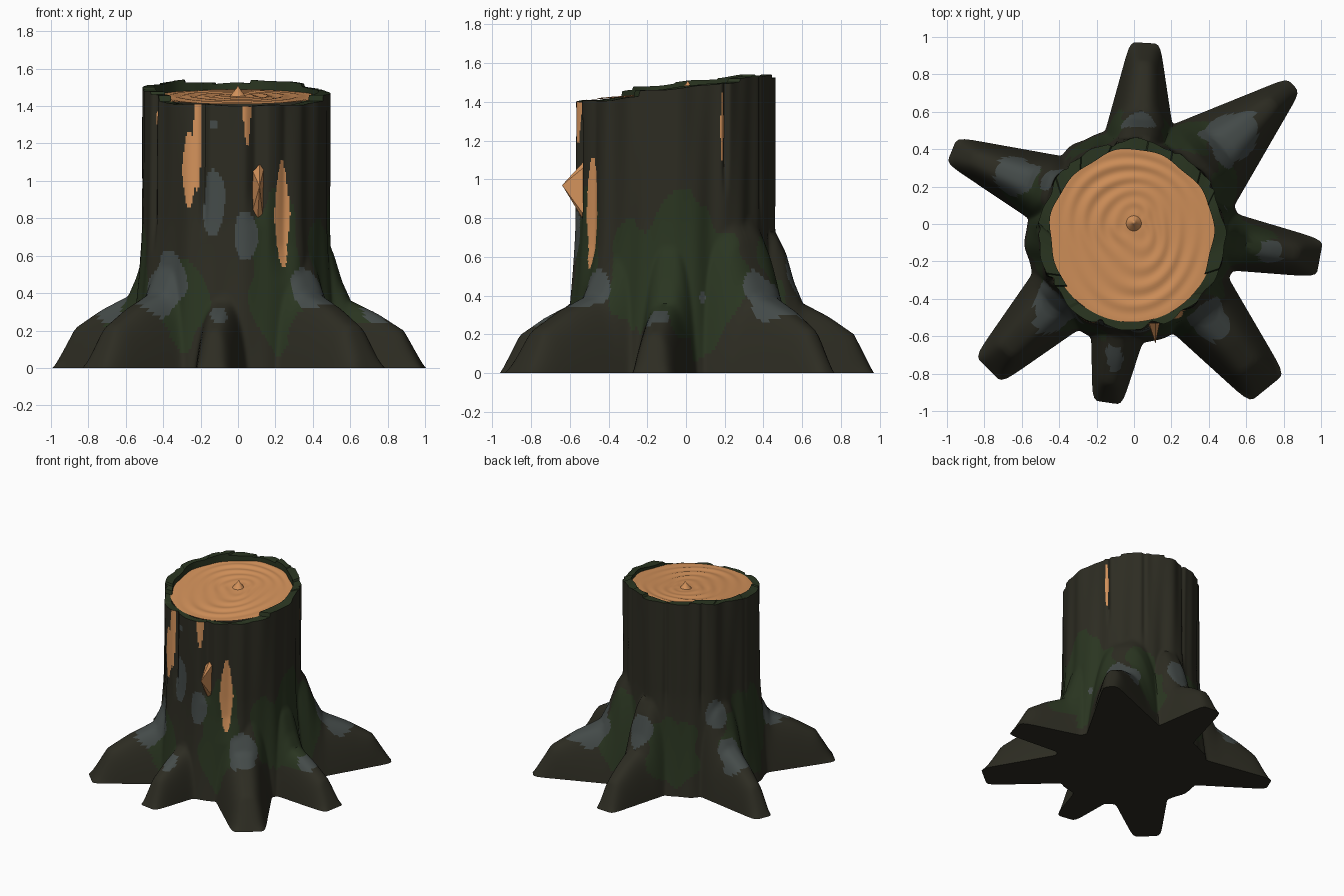
import bpy, bmesh, math
from math import sin, cos, radians, degrees, atan2, sqrt

if "Cube" in bpy.data.objects:
    bpy.data.objects.remove(bpy.data.objects["Cube"])

def mat(name, c):
    m = bpy.data.materials.new(name)
    m.diffuse_color = (*c, 1)
    m.use_nodes = True
    m.node_tree.nodes["Principled BSDF"].inputs["Base Color"].default_value = m.diffuse_color
    return m

BARK = mat("dark bark", (0.026, 0.025, 0.016))
MOSS = mat("moss", (0.023, 0.036, 0.015))
LICHEN = mat("grey lichen", (0.058, 0.070, 0.067))
WOOD = mat("fresh wood", (0.66, 0.29, 0.105))

CX, CY = -0.012, -0.06          # trunk axis
N = 420                         # divisions around

# roots: direction, length, half width at base and tip, height factor
ROOTS = [(86.5, .97, .17, .08, 1.0), (41, 1.13, .25, .05, 1.12), (-10.5, 1.01, .15, .10, 1.0),
         (-51, 1.13, .21, .12, 1.12), (-98.5, .965, .15, .08, .98), (225, 1.10, .20, .10, 1.12),
         (158, 1.05, .18, .075, 1.08)]
RIDGE = [(-.5, .8), (-.2, .72), (-.08, .62), (.02, .47), (.13, .36), (.45, .29), (.76, .2), (1, 0)]
# exposed wood: angle, half width (degrees), z centre, half height
PEELS = [(-64, 5.4, .82, .29), (-117, 4.6, 1.06, .2), (-112.5, 2.2, 1.25, .32), (-85, 2.6, 1.39, .2),
         (24, 1.5, 1.27, .19), (-145, 1.6, 1.33, .07)]
# bark grooves: angle, depth, half width, lowest z
GROOVES = [(-109, .03, 2.5, .7), (-80, .035, 6, .75), (26, .03, 2, .9), (-146, .03, 2.5, .6),
           (-62, .035, 11, .45), (60, .015, 3, .7), (105, .02, 3, .6), (140, .02, 3, .6), (183, .02, 3, .6)]
# rim height above the cut: from angle, lift
RIM = [(-180, .045), (-150, .03), (-142, .0), (-128, -.004), (-84, -.008), (-45, -.006), (-28, .025),
       (22, .03), (38, .045), (62, .05), (80, .03), (106, .04), (128, .055), (150, .05)]
# patch ellipsoids: centre, radii
LICHENS = [(-.13, -.57, .88, .06, .2, .16), (.04, -.57, .70, .06, .2, .14), (-.42, -.47, .44, .14, .17, .19),
           (.43, -.52, .45, .13, .15, .16), (-.1, -.68, .27, .05, .11, .06), (.53, .48, .42, .17, .17, .2),
           (-.63, .26, .36, .13, .12, .16), (.74, -.15, .30, .08, .07, .08), (.03, .52, .48, .09, .1, .16),
           (-.13, -.57, 1.3, .02, .1, .03), (.62, .1, .38, .15, .05, .09), (-.44, .24, .62, .09, .07, .12)]
MOSSES = [(.56, 0, .52, .25, .32, .4), (.2, -.52, .5, .14, .22, .45), (-.58, -.02, .42, .2, .3, .34),
          (.28, .46, .42, .14, .2, .32), (-.28, -.52, .35, .13, .16, .25), (-.2, .46, .35, .2, .2, .25),
          (.5, -.3, .55, .14, .14, .3)]

def adiff(a, b):
    return (a - b + 180) % 360 - 180

def lerp_table(tab, t):
    for (a, p), (b, q) in zip(tab, tab[1:]):
        if t <= b:
            return p + (q - p) * max(0, (t - a) / (b - a))
    return tab[-1][1]

def cut_z(y):
    return 1.455 + .085 * y

def root_reach(a, z):
    """Furthest distance at angle a where some root is still taller than z."""
    best = 0
    for ang, L, wb, wt, k in ROOTS:
        d = radians(adiff(a, ang))
        if abs(d) > .6:
            continue
        def inside(r):
            u, v = r * cos(d), abs(r * sin(d))
            t = (u - .55) / (L - .55)
            w = wb + (wt - wb) * max(-.3, min(t, 1))
            return t < 1 and v < w and lerp_table(RIDGE, t) * k * (1 - (v / w) ** 3) >= z
        lo, hi = .42, 1.25
        if not inside(lo):
            continue
        for _ in range(13):
            mid = (lo + hi) / 2
            lo, hi = (mid, hi) if inside(mid) else (lo, mid)
        best = max(best, lo)
    return best

def peeled(a, z):
    return any(abs(adiff(a, p)) / w < sqrt(max(0, 1 - abs(z - c) / h)) for p, w, c, h in PEELS)

def trunk_radius(a, z):
    t = radians(a)
    r = .493 + CX * cos(t) + CY * sin(t) + .015 * sin(t) ** 2
    r += .006 * cos(7 * t + .5 + z) + .007 * sin(12 * t + 1.5 * z) + .003 * sin(23 * t - 2 * z)
    r += .07 * max(0, 1 - z / .8) ** 1.5
    for g, depth, w, low in GROOVES:
        if z > low:
            r -= depth * max(0, 1 - abs(adiff(a, g)) / w) * min(1, (z - low) / .2)
    return r

def rim_z(a):
    t = radians(a)
    lift = [l for s, l in RIM if adiff(a, 0) >= s][-1]
    return cut_z(.49 * sin(t) + CY) + lift + .004 * sin(9 * t)

def in_patch(p, patches):
    wob = 1 + .18 * sin(23 * p.x + 17 * p.z) + .15 * sin(31 * p.y - 19 * p.z + 1)
    return any(((p.x - x) / a) ** 2 + ((p.y - y) / b) ** 2 + ((p.z - z) / c) ** 2 < wob
               for x, y, z, a, b, c in patches)

def finish(bm, name, mats, angle=38):
    bmesh.ops.recalc_face_normals(bm, faces=bm.faces)
    me = bpy.data.meshes.new(name)
    bm.to_mesh(me)
    bm.free()
    for m in mats:
        me.materials.append(m)
    ob = bpy.data.objects.new(name, me)
    bpy.context.collection.objects.link(ob)
    bpy.context.view_layer.objects.active = ob
    ob.select_set(True)
    bpy.ops.object.shade_smooth_by_angle(angle=radians(angle))
    ob.select_set(False)
    return ob

def bridge(bm, low, high):
    n = len(low)
    return [bm.faces.new((low[i], low[(i + 1) % n], high[(i + 1) % n], high[i])) for i in range(n)]

# bark trunk with spreading roots, one skin from ground to rim
ANG = [360 * i / N - 180 for i in range(N)]
bm = bmesh.new()
loops = []
for row in range(69):
    zs, rs = [], []
    for a in ANG:
        z = row * .02 if row <= 28 else .56 + (rim_z(a) - .56) * (row - 28) / 40
        zs.append(z)
        rs.append(max(trunk_radius(a, z), root_reach(a, z)))
    for _ in range(2):
        rs = [(rs[i - 1] + 2 * rs[i] + rs[(i + 1) % N]) / 4 for i in range(N)]
    loops.append([bm.verts.new((r * cos(radians(a)), r * sin(radians(a)), z))
                  for r, a, z in zip(rs, ANG, zs)])
for lo, hi in zip(loops, loops[1:]):
    for f in bridge(bm, lo, hi):
        c = f.calc_center_median()
        if peeled(degrees(atan2(c.y, c.x)), c.z):
            f.material_index = 3
        elif in_patch(c, LICHENS):
            f.material_index = 2
        elif in_patch(c, MOSSES):
            f.material_index = 1
# mossy rim: flat top, then the inner wall dropping to the cut
inner = []
for drop in (0, .09):
    ring = []
    for v, a in zip(loops[-1], ANG):
        t = radians(a)
        r = .436 + .006 * sin(5 * t) + .005 * sin(11 * t + 1) + .02 * sin(t) ** 2
        ring.append(bm.verts.new((CX + r * cos(t), CY + r * sin(t), v.co.z - drop)))
    inner.append(ring)
for lo, hi in ((loops[-1], inner[0]), (inner[0], inner[1])):
    for f in bridge(bm, lo, hi):
        f.material_index = 1
# underside
mid = bm.verts.new((0, 0, 0))
for i in range(N):
    bm.faces.new((loops[0][(i + 1) % N], loops[0][i], mid))
finish(bm, "stump_bark", [BARK, MOSS, LICHEN, WOOD])

# cut wood face with growth rings and a raised heart
bm = bmesh.new()
M, RINGS = 96, 44
prev = None
heart = bm.verts.new((0, .01, 1.512))
for k in range(1, RINGS + 1):
    q = k / RINGS
    ring = []
    for i in range(M):
        t = 2 * math.pi * i / M
        r = .447 * q
        x, y = CX * q + r * cos(t), .01 + (CY - .01) * q + r * sin(t) * (1 + .04 * q)
        wave = q * 34 + 1.2 * sin(2 * t + 1) + .9 * sin(3 * t + 4 * q)
        amp = .003 + .0015 * sin(2 * t + 5 * q)
        z = cut_z(y) + amp * sin(wave) * min(1, 4 * q) * min(1, 6 * (1 - q)) + max(0, .05 * (1 - r / .04))
        ring.append(bm.verts.new((x, y, z)))
    if prev:
        bridge(bm, prev, ring)
    else:
        for i in range(M):
            bm.faces.new((ring[i], ring[(i + 1) % M], heart))
    prev = ring
finish(bm, "cut_wood_face", [WOOD])

# splinter sticking out of the front
bm = bmesh.new()
tip = bm.verts.new((.115, -.64, .97))
base = [bm.verts.new(p) for p in ((.115, -.53, 1.09), (.08, -.53, 1.05), (.075, -.53, .83),
                                  (.105, -.53, .79), (.132, -.53, .82), (.137, -.53, 1.06))]
for i in range(6):
    bm.faces.new((base[i], base[(i + 1) % 6], tip))
bm.faces.new(base[::-1])
finish(bm, "front_splinter", [WOOD], 20)
